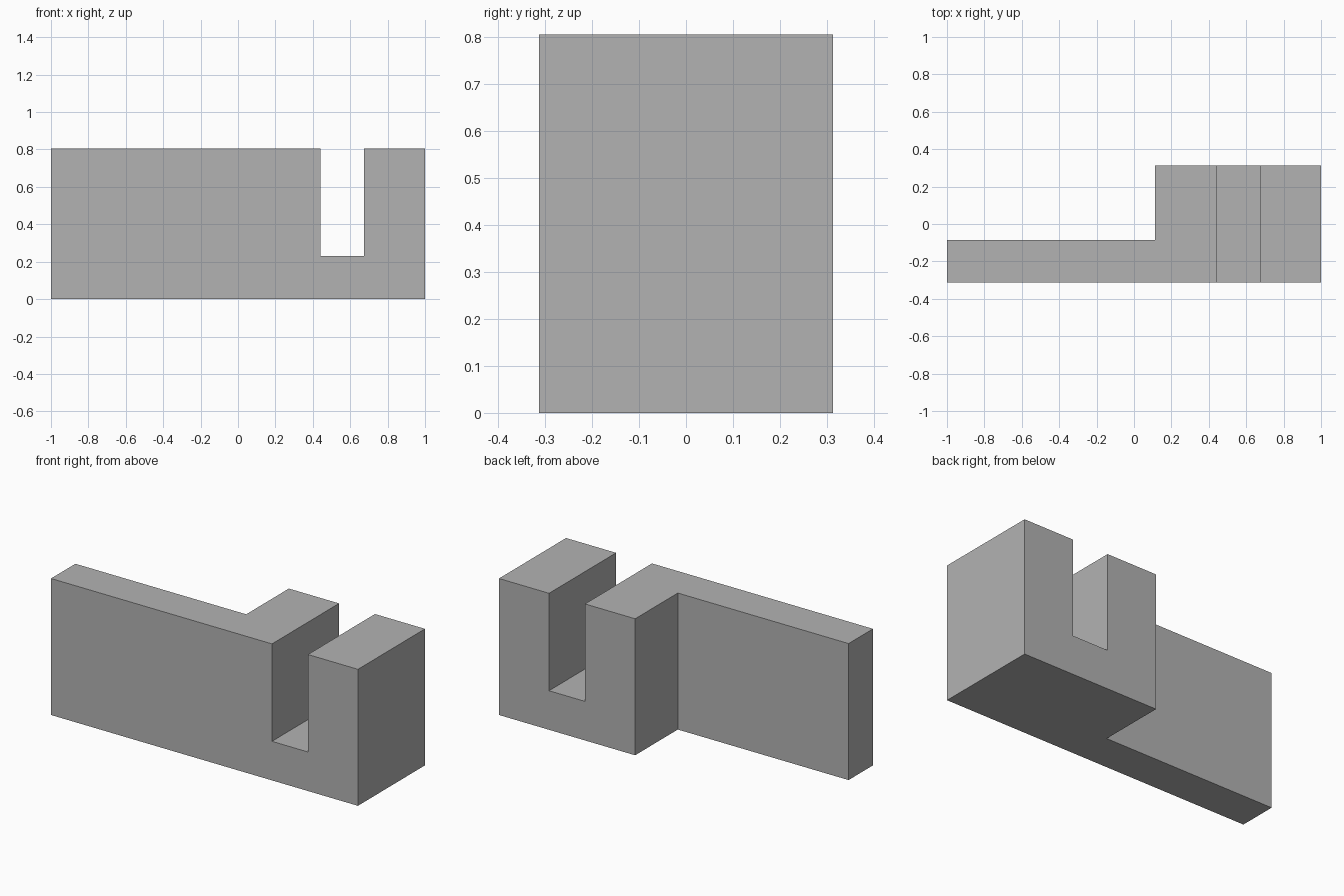
import bpy
import bmesh

default = bpy.data.objects.get("Cube")
if default:
    bpy.data.objects.remove(default, do_unlink=True)

# Single flat grey
grey = bpy.data.materials.new("Grey")
grey.use_nodes = True
colour = (0.45, 0.45, 0.45, 1)
grey.diffuse_color = colour
grey.node_tree.nodes["Principled BSDF"].inputs["Base Color"].default_value = colour

HEIGHT = 0.804
DEPTH = 0.312            # half depth
SLOT_LEFT, SLOT_RIGHT, SLOT_FLOOR = 0.44, 0.674, 0.23


def prism(name, outline, offset):
    """Extrude a flat outline along offset into a solid object."""
    bm = bmesh.new()
    face = bm.faces.new([bm.verts.new(p) for p in outline])
    extruded = bmesh.ops.extrude_face_region(bm, geom=[face], use_keep_orig=True)
    moved = [v for v in extruded["geom"] if isinstance(v, bmesh.types.BMVert)]
    bmesh.ops.translate(bm, verts=moved, vec=offset)
    bmesh.ops.recalc_face_normals(bm, faces=bm.faces)
    mesh = bpy.data.meshes.new(name)
    bm.to_mesh(mesh)
    bm.free()
    mesh.materials.append(grey)
    obj = bpy.data.objects.new(name, mesh)
    bpy.context.scene.collection.objects.link(obj)
    return obj


# L-shaped body: thin wall on the right, deep block on the left
plan = [(-1, -DEPTH), (1, -DEPTH), (1, DEPTH),
        (0.113, DEPTH), (0.113, -0.085), (-1, -0.085)]
body = prism("slotted_block", [(x, y, 0) for x, y in plan], (0, 0, HEIGHT))

# Slot cut through the deep block from front to back
top = HEIGHT + 0.2
section = [(SLOT_LEFT, SLOT_FLOOR), (SLOT_RIGHT, SLOT_FLOOR),
           (SLOT_RIGHT, top), (SLOT_LEFT, top)]
cutter = prism("slot_cutter", [(x, -0.5, z) for x, z in section], (0, 1, 0))
cutter.hide_render = True
slot = body.modifiers.new("Slot", 'BOOLEAN')
slot.operation = 'DIFFERENCE'
slot.solver = 'EXACT'
slot.object = cutter

# Apply the cut and discard the cutter
bpy.context.view_layer.objects.active = body
body.select_set(True)
bpy.ops.object.modifier_apply(modifier=slot.name)
bpy.data.objects.remove(cutter, do_unlink=True)
